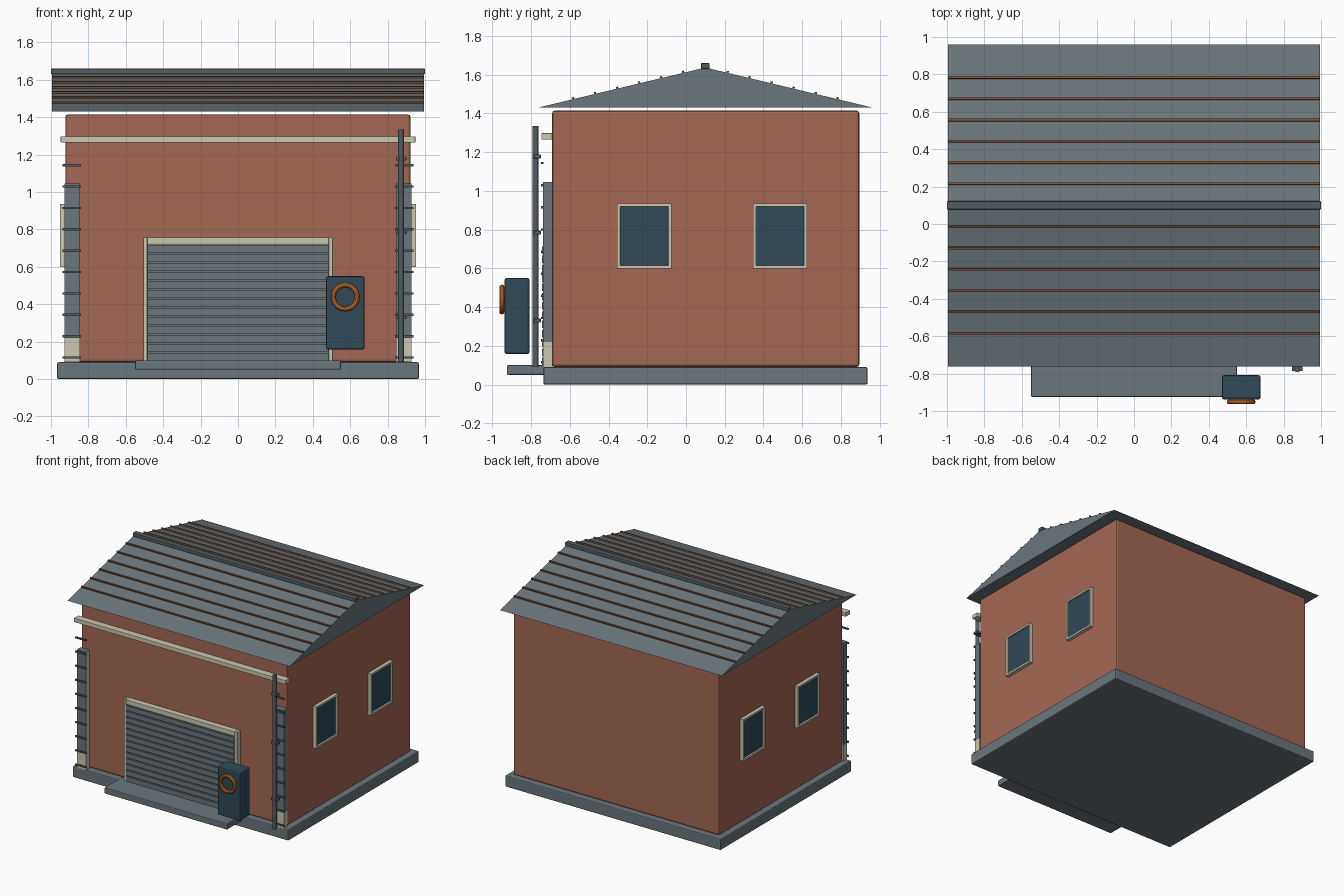
import bpy
import bmesh
from math import pi, atan2
from mathutils import Matrix

if "Cube" in bpy.data.objects:
    bpy.data.objects.remove(bpy.data.objects["Cube"], do_unlink=True)


def material(name, rgb):
    m = bpy.data.materials.new(name)
    m.use_nodes = True
    m.diffuse_color = (*rgb, 1)
    m.node_tree.nodes["Principled BSDF"].inputs["Base Color"].default_value = (*rgb, 1)
    return m


BRICK = material("brick", (0.37, 0.137, 0.088))
GREY = material("grey_metal", (0.145, 0.18, 0.2))
DARK = material("dark_metal", (0.085, 0.107, 0.12))
CREAM = material("cream_trim", (0.6, 0.57, 0.44))
BLUE = material("dark_blue", (0.03, 0.068, 0.097))
ORANGE = material("orange", (0.72, 0.19, 0.03))
RUST = material("rust", (0.2, 0.085, 0.04))


def finish(bm, name, *mats):
    bmesh.ops.recalc_face_normals(bm, faces=bm.faces)
    me = bpy.data.meshes.new(name)
    bm.to_mesh(me)
    bm.free()
    ob = bpy.data.objects.new(name, me)
    bpy.context.collection.objects.link(ob)
    for m in mats:
        me.materials.append(m)
    return ob


def add_box(bm, x, y, z):
    """Add a box given its (low, high) range on each axis."""
    size = [b - a for a, b in (x, y, z)]
    mid = [(a + b) / 2 for a, b in (x, y, z)]
    mat = Matrix.Translation(mid) @ Matrix.Diagonal((*size, 1))
    return bmesh.ops.create_cube(bm, size=1, matrix=mat)["verts"]


def box(name, x, y, z, mat, bevel=0):
    bm = bmesh.new()
    add_box(bm, x, y, z)
    ob = finish(bm, name, mat)
    if bevel:
        mod = ob.modifiers.new("bevel", "BEVEL")
        mod.width = bevel
        mod.segments = 2
    return ob


# Slab, walls and doorstep
MID = 0.1
box("base_slab", (-0.967, 0.967), (-0.737, 0.938), (0, 0.09), GREY, 0.008)
box("walls", (-0.923, 0.923), (-0.692, 0.895), (0.09, 1.415), BRICK, 0.015)
box("doorstep", (-0.55, 0.55), (-0.925, -0.7), (0.05, 0.1), GREY, 0.006)

# Gable roof: a triangle profile swept along x
EAVE, APEX, HALF = 1.431, 1.637, 0.861
bm = bmesh.new()
profile = [(MID - HALF, EAVE), (MID + HALF, EAVE), (MID, APEX)]
face = bm.faces.new([bm.verts.new((-0.995, y, z)) for y, z in profile])
ext = bmesh.ops.extrude_face_region(bm, geom=[face])["geom"]
bmesh.ops.translate(bm, vec=(1.99, 0, 0),
                    verts=[g for g in ext if isinstance(g, bmesh.types.BMVert)])
finish(bm, "roof", GREY)
box("ridge_cap", (-1, 1), (MID - 0.022, MID + 0.022), (1.63, 1.66), DARK, 0.005)

# Seams running along both roof slopes
bm = bmesh.new()
slope = atan2(APEX - EAVE, HALF)
for side in (-1, 1):
    for i in range(1, 7):
        d = 0.1137 * i
        z = APEX - (APEX - EAVE) * d / HALF
        verts = add_box(bm, (-0.995, 0.995), (-0.006, 0.006), (-0.006, 0.01))
        bmesh.ops.transform(bm, verts=verts, matrix=Matrix.Translation((0, MID + side * d, z))
                            @ Matrix.Rotation(-side * slope, 4, "X"))
finish(bm, "roof_seams", RUST)

# Board under the front eave
box("eave_board", (-0.948, 0.948), (-0.747, -0.69), (1.265, 1.298), CREAM, 0.003)

# Roller door with its frame and slats
for s, side in ((-1, "right"), (1, "left")):
    xs = sorted((s * 0.485, s * 0.507))
    box(f"door_frame_{side}", xs, (-0.738, -0.69), (0.09, 0.757), CREAM, 0.003)
box("door_frame_top", (-0.485, 0.485), (-0.738, -0.69), (0.722, 0.757), CREAM, 0.003)
box("roller_door", (-0.485, 0.485), (-0.73, -0.69), (0.09, 0.722), GREY)
bm = bmesh.new()
pitch = 0.622 / 13
for i in range(13):
    z = 0.1 + i * pitch
    add_box(bm, (-0.485, 0.485), (-0.744, -0.725), (z, z + pitch - 0.009))
finish(bm, "door_slats", GREY)

# Corner posts with cream feet and inner faces, crossed by thin rungs
for s, side in ((-1, "right"), (1, "left")):
    bm = bmesh.new()
    for low, high in ((0.09, 0.22), (0.22, 1.045)):
        add_box(bm, sorted((s * 0.845, s * 0.927)), (-0.738, -0.69), (low, high))
    bmesh.ops.recalc_face_normals(bm, faces=bm.faces)
    for f in bm.faces:
        inner = f.normal.x * s < -0.5
        f.material_index = int(inner or f.calc_center_median().z < 0.21)
    finish(bm, f"corner_post_{side}", GREY, CREAM)
    bm = bmesh.new()
    for i in range(10):
        z = 0.115 + 0.1143 * i
        add_box(bm, sorted((s * 0.84, s * 0.937)), (-0.748, -0.736), (z - 0.006, z + 0.006))
    finish(bm, f"rungs_{side}", DARK)

# Downpipe and its brackets
bm = bmesh.new()
bmesh.ops.create_cone(bm, cap_ends=True, segments=12, radius1=0.016, radius2=0.016,
                      depth=1.245, matrix=Matrix.Translation((0.872, -0.777, 0.7125)))
finish(bm, "downpipe", DARK)
for i, z in enumerate((0.33, 0.785, 1.178)):
    box(f"pipe_bracket_{i + 1}", (0.844, 0.9), (-0.787, -0.75), (z - 0.01, z + 0.01), DARK, 0.003)

# Side windows: a cream frame with the glass inset
for s, side in ((-1, "right"), (1, "left")):
    for y, place in ((-0.216, "front"), (0.485, "back")):
        bm = bmesh.new()
        add_box(bm, sorted((s * 0.915, s * 0.952)), (y - 0.14, y + 0.14), (0.598, 0.936))
        bmesh.ops.recalc_face_normals(bm, faces=bm.faces)
        pane = [f for f in bm.faces if f.normal.x * s > 0.5]
        bmesh.ops.inset_region(bm, faces=pane, thickness=0.022)
        bmesh.ops.inset_region(bm, faces=pane, thickness=0.002, depth=-0.012)
        pane[0].material_index = 1
        finish(bm, f"window_{side}_{place}", CREAM, BLUE)

# Cabinet beside the door with a ring on its front
box("cabinet", (0.47, 0.677), (-0.938, -0.808), (0.157, 0.55), BLUE, 0.012)
bpy.ops.mesh.primitive_torus_add(major_segments=32, minor_segments=10, major_radius=0.064,
                                 minor_radius=0.013, location=(0.573, -0.951, 0.439),
                                 rotation=(pi / 2, 0, 0))
ring = bpy.context.object
ring.name = "cabinet_ring"
ring.data.materials.append(ORANGE)
bpy.ops.object.shade_smooth_by_angle()
